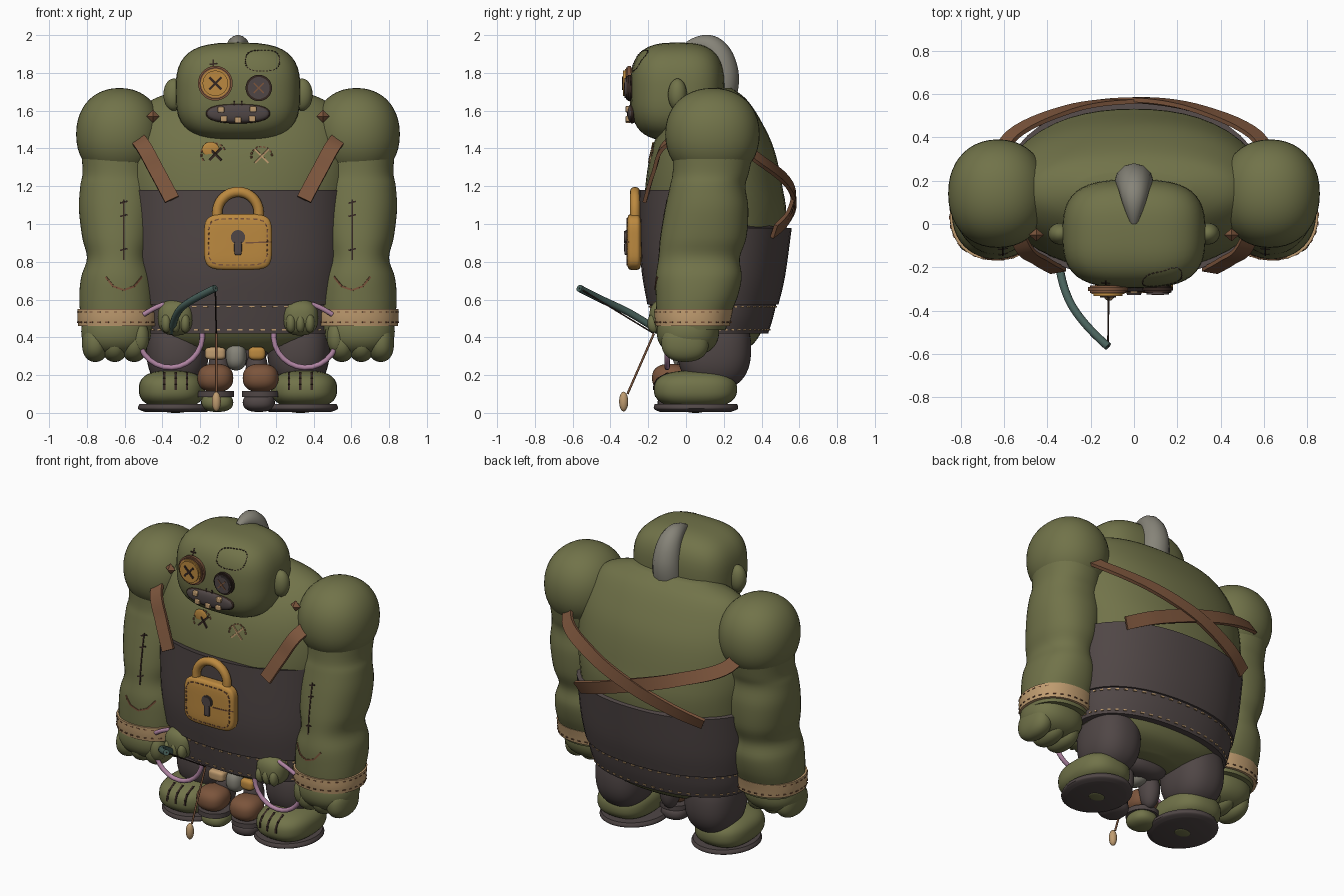
import bpy, bmesh, math
from mathutils import Vector, Matrix
from mathutils.bvhtree import BVHTree

cube = bpy.data.objects.get("Cube")
if cube:
    bpy.data.objects.remove(cube)


def material(name, rgb):
    m = bpy.data.materials.new(name)
    m.use_nodes = True
    m.diffuse_color = (*rgb, 1)
    m.node_tree.nodes["Principled BSDF"].inputs["Base Color"].default_value = (*rgb, 1)
    return m


SKIN = material("olive skin", (.165, .171, .067))
DARK = material("charcoal cloth", (.08, .062, .061))
BROWN = material("brown leather", (.2, .09, .045))
GOLD = material("gold", (.5, .25, .05))
TAN = material("tan", (.52, .33, .16))
GREY = material("horn grey", (.24, .23, .19))
TEAL = material("teal", (.065, .12, .105))
PINK = material("pink", (.43, .23, .36))
STITCH = material("stitch brown", (.035, .02, .015))
trees = {}


def finish(name, bm, mat):
    bmesh.ops.recalc_face_normals(bm, faces=bm.faces)
    trees[name] = BVHTree.FromBMesh(bm)
    me = bpy.data.meshes.new(name)
    bm.to_mesh(me)
    bm.free()
    me.materials.append(mat)
    bpy.context.collection.objects.link(bpy.data.objects.new(name, me))


def blob(name, loc, rad, mat, p=2):
    """Rounded box or ellipsoid; p sets how square it is."""
    bm = bmesh.new()
    bmesh.ops.create_cube(bm, size=2)
    bmesh.ops.subdivide_edges(bm, edges=bm.edges, cuts=11, use_grid_fill=True)
    for v in bm.verts:
        v.co /= sum(abs(c) ** p for c in v.co) ** (1 / p)
    bm.transform(Matrix.Translation(loc) @ Matrix.Diagonal((*rad, 1)))
    finish(name, bm, mat)


def smooth_path(rows, steps=5):
    """Catmull-Rom interpolation of equally long rows."""
    out = []
    for i in range(len(rows) - 1):
        a, b, c, d = (Vector(rows[min(max(k, 0), len(rows) - 1)]) for k in range(i - 1, i + 3))
        for j in range(steps):
            t = j / steps
            out.append((b * 2 + (c - a) * t + (a * 2 - b * 5 + c * 4 - d) * t * t
                        + (b * 3 - a - c * 3 + d) * t ** 3) / 2)
    return out + [Vector(rows[-1])]


def ring_point(row, a, p, cx=0):
    z, rx, yf, yb = row
    c, s = math.cos(a), math.sin(a)
    k = (abs(c) ** p + abs(s) ** p) ** (-1 / p)
    return Vector((cx + rx * c * k, (yf + yb) / 2 + (yb - yf) / 2 * s * k, z))


def loft(name, rows, mat, p=2.2, cx=0, n=48, warp=None):
    """Stack of oval rings given as height, half width, front, back."""
    bm = bmesh.new()
    rings = []
    for row in smooth_path(rows):
        pts = [ring_point(row, i * math.tau / n, p, cx) for i in range(n)]
        rings.append([bm.verts.new(warp(q) if warp else q) for q in pts])
    for lo, hi in zip(rings, rings[1:]):
        for i in range(n):
            bm.faces.new((lo[i], lo[(i + 1) % n], hi[(i + 1) % n], hi[i]))
    bm.faces.new(rings[0])
    bm.faces.new(rings[-1])
    finish(name, bm, mat)


def tube(name, pts, r, mat, radii=None, kind='NURBS'):
    cu = bpy.data.curves.new(name, 'CURVE')
    cu.dimensions, cu.bevel_depth, cu.bevel_resolution, cu.use_fill_caps = '3D', r, 4, True
    sp = cu.splines.new(kind)
    sp.points.add(len(pts) - 1)
    for i, q in enumerate(pts):
        sp.points[i].co = (*q, 1)
        sp.points[i].radius = radii[i] if radii else 1
    if kind == 'NURBS':
        sp.order_u, sp.use_endpoint_u = 3, True
    cu.materials.append(mat)
    bpy.context.collection.objects.link(bpy.data.objects.new(name, cu))


def dashes(name, pairs, r, mat):
    """Small straight stitches, all in one mesh."""
    bm = bmesh.new()
    for a, b in pairs:
        a, b = Vector(a), Vector(b)
        m = Matrix.Translation((a + b) / 2) @ (b - a).to_track_quat('X', 'Z').to_matrix().to_4x4()
        bmesh.ops.create_cube(bm, size=1, matrix=m @ Matrix.Diagonal(((b - a).length, 2 * r, 2 * r, 1)))
    finish(name, bm, mat)


def on(part, x, z):
    """Point on the front of a part."""
    hit = trees[part].ray_cast(Vector((x, -2, z)), Vector((0, 1, 0)))[0]
    return hit or Vector((x, -.2, z))


def marks(name, part, pairs, r, mat):
    """Stitches that follow the front of a part, bent in three places."""
    bits = []
    for a, b in pairs:
        pts = [on(part, *Vector(a).lerp(Vector(b), i / 3)) for i in range(4)]
        bits += zip(pts, pts[1:])
    dashes(name, bits, r, mat)


def cross(x, z, s):
    return [((x - s, z - s), (x + s, z + s)), ((x - s, z + s), (x + s, z - s))]


def outline(x, z, rx, rz, n, p=4):
    pts = [ring_point((0, rx, -rz, rz), i * math.tau / n, p) for i in range(n + 1)]
    pts = [(x + q.x, z + q.y) for q in pts]
    return [(a, (a[0] * .4 + b[0] * .6, a[1] * .4 + b[1] * .6)) for a, b in zip(pts, pts[1:])]


def disc(name, x, y, z, r, depth, mat):
    bm = bmesh.new()
    m = Matrix.Translation((x, y, z)) @ Matrix.Rotation(math.pi / 2, 4, 'X')
    bmesh.ops.create_cone(bm, cap_ends=True, segments=32, radius1=r, radius2=r, depth=depth, matrix=m)
    bmesh.ops.bevel(bm, geom=[e for e in bm.edges if len(e.link_faces[0].verts) + len(e.link_faces[1].verts) > 8],
                    offset=depth * .25, segments=2, affect='EDGES')
    finish(name, bm, mat)


# Torso and overalls
loft("torso", [(.31, .15, .05, .25), (.36, .4, -.06, .35), (.45, .5, -.13, .41), (.6, .54, -.18, .47),
               (1, .58, -.215, .53), (1.2, .61, -.215, .51), (1.4, .6, -.18, .465), (1.55, .55, -.11, .395),
               (1.66, .45, -.01, .32), (1.72, .25, .08, .24)], SKIN)


def bib_edge(q):
    t = min(max((q.y + .05) / .3, 0), 1)
    top = 1.18 - .2 * t * t * (3 - 2 * t)
    return Vector((q.x, q.y, .575 + (q.z - .575) * (top - .575) / .605))


loft("overalls", [(.575, .56, -.205, .49), (.8, .585, -.24, .525), (1.18, .6, -.25, .56)], DARK, warp=bib_edge)
loft("waistband", [(.42, .52, -.165, .435), (.5, .54, -.18, .46), (.585, .55, -.195, .48)], DARK)
seam = []
for row in ((.562, .549, -.194, .478), (.44, .526, -.17, .443)):
    for i in range(56):
        seam.append([ring_point(row, (i + f) * math.tau / 56, 2.2) for f in (0, .4)])
dashes("waist_stitches", seam, .004, TAN)

# Head
blob("head", (0, -.045, 1.7), (.33, .25, .26), SKIN, 3)
tube("horn", [(0, .13, 1.58), (0, .2, 1.72), (0, .18, 1.9), (0, .09, 1.965), (0, .005, 1.945)], .096, GREY,
     [1, 1, .8, .55, .2])
disc("big_eye_rim", -.12, -.3, 1.745, .092, .035, BROWN)
disc("big_eye", -.12, -.315, 1.745, .076, .035, GOLD)
disc("small_eye_rim", .11, -.3, 1.72, .07, .03, STITCH)
disc("small_eye", .11, -.312, 1.72, .058, .025, DARK)
marks("big_eye_cross", "big_eye", cross(-.12, 1.745, .032), .006, STITCH)
marks("small_eye_cross", "small_eye", cross(.11, 1.72, .026), .0035, BROWN)
blob("lips", (0, -.285, 1.585), (.17, .02, .053), STITCH, 2.3)
blob("mouth", (0, -.29, 1.585), (.163, .022, .047), DARK, 2.3)
for x, z in ((-.09, 1.605), (.08, 1.608), (-.075, 1.557), (0, 1.55), (.075, 1.557)):
    blob("tooth", (x, -.308, z), (.018, .012, .016), TAN, 5)
marks("head_patch", "head", outline(.13, 1.865, .09, .055, 32, 3), .0025, STITCH)
marks("brow_stitch", "head", [((-.13, 1.81), (-.13, 1.87)), ((-.15, 1.845), (-.11, 1.85)),
                              ((-.02, 1.63), (-.02, 1.65)), ((.02, 1.63), (.02, 1.65))], .004, STITCH)

# Chest patches
blob("gold_patch", on("torso", -.145, 1.395), (.045, .008, .04), GOLD)
marks("chest_cross", "torso", cross(-.12, 1.37, .032), .006, STITCH)
marks("chest_tan_cross", "torso", cross(.125, 1.36, .036), .005, TAN)
marks("chest_arcs", "torso", outline(-.13, 1.37, .065, .06, 16, 2)[1:10]
      + outline(.125, 1.36, .055, .05, 16, 2)[:9], .004, BROWN)

# Padlock
blob("padlock", (0, -.275, .905), (.18, .04, .148), GOLD, 5)
arch = [(.11 * math.cos(i * math.pi / 16), -.27, 1.06 + .11 * math.sin(i * math.pi / 16)) for i in range(17)]
tube("shackle", [(.11, -.27, 1)] + arch + [(-.11, -.27, 1)], .027, GOLD, kind='POLY')
marks("lock_stitches", "padlock", outline(0, .905, .155, .122, 32, 6) + [((.04, .9), (.175, .905))], .0035, BROWN)
disc("keyhole", 0, -.315, .93, .038, .025, DARK)
blob("keyhole_slot", (0, -.315, .875), (.02, .012, .04), DARK, 5)


def ribbon(name, pts, half, thick, mat):
    """Flat band: faces forward on the chest, bulges outward over the back."""
    path = smooth_path(pts, 8)
    bm = bmesh.new()
    rows = []
    for i, q in enumerate(path):
        t = path[min(i + 1, len(path) - 1)] - path[max(i - 1, 0)]
        f = min(max((q.y + .1) / .3, 0), 1)
        back = Vector((q.x * .5, (q.y - .16) * 1.3, (q.z - 1.12) * 1.6))
        w = t.cross(Vector((0, -1, .35)).lerp(back, f)).normalized()
        out = w.cross(t).normalized()
        rows.append([bm.verts.new(q + w * half * a + out * thick * b)
                     for a, b in ((-1, -1), (1, -1), (1, 1), (-1, 1))])
    for a, b in zip(rows, rows[1:]):
        for k in range(4):
            bm.faces.new((a[k], a[(k + 1) % 4], b[(k + 1) % 4], b[k]))
    bm.faces.new(rows[0])
    bm.faces.new(rows[-1])
    finish(name, bm, mat)


for s, side in ((1, "left_"), (-1, "right_")):
    # Ears and straps crossing on the back
    blob(side + "ear", (s * .34, -.045, 1.685), (.055, .05, .085), SKIN)
    ribbon(side + "strap", [(s * x, y, z) for x, y, z in (
        (.35, -.215, 1.13), (.43, -.17, 1.28), (.515, -.1, 1.43), (.6, .15, 1.5), (.58, .39, 1.34),
        (.3, .53, 1.23), (0, .57 + s * .004, 1.13), (-.28, .535, 1.03), (-.45, .465, .96))], .04, .01, BROWN)
    blob(side + "shoulder_nick", (s * .45, -.05, 1.57), (.035, .03, .035), BROWN, 1)

    # Arm, cuff and fist
    cx = s * .635
    blob(side + "shoulder", (s * .627, .14, 1.475), (.23, .25, .245), SKIN, 2.15)
    loft(side + "arm", [(.44, .19, -.14, .21), (.52, .2, -.155, .235), (.62, .205, -.16, .275), (.72, .195, -.16, .295),
                        (.82, .165, -.145, .285), (.93, .19, -.135, .32), (1.08, .207, -.11, .33),
                        (1.2, .2, -.085, .315), (1.28, .188, -.07, .335), (1.45, .2, -.07, .37)], SKIN, cx=cx)
    loft(side + "cuff", [(.46, .212, -.16, .232), (.505, .215, -.166, .24), (.55, .214, -.168, .25)], TAN, cx=cx)
    ticks = [[ring_point((z, .215, -.166, .24), (i + f) * math.tau / 30, 2.2, cx) for f in (0, .4)]
             for z in (.48, .535) for i in range(30)]
    dashes(side + "cuff_stitches", ticks, .003, BROWN)
    blob(side + "palm", (s * .645, .01, .43), (.185, .165, .13), SKIN, 2.3)
    for i in range(3):
        blob(side + "finger", (s * (.55 + .103 * i), -.005, .37), (.07, .125, .1), SKIN, 2.3)
    blob(side + "thumb", (s * .52, -.08, .4), (.05, .055, .085), SKIN)
    x = s * .605
    marks(side + "arm_scar", side + "arm", [((x, .81 + .04 * i), (x, .85 + .04 * i)) for i in range(8)]
          + [((x - .02, z), (x + .02, z + .01)) for z in (.86, 1.04, 1.11)], .004, STITCH)
    marks(side + "elbow_crease", side + "arm", [((s * a, b), (s * c, d)) for a, b, c, d in (
        (.51, .72, .55, .67), (.55, .67, .605, .65), (.605, .65, .66, .67), (.66, .67, .7, .72))], .005, BROWN)

    # Leg, foot and sole
    blob(side + "leg", (s * .32, .15, .34), (.165, .195, .22), DARK, 2.4)
    blob(side + "foot", (s * .35, .05, .125), (.175, .22, .1), SKIN, 2.6)
    loft(side + "sole", [(.006, .165, -.14, .24), (.022, .2, -.17, .275), (.048, .19, -.165, .27)], DARK, 2, s * .33)
    blob(side + "sole_patch", (s * .33, .05, .006), (.05, .04, .006), SKIN)
    marks(side + "toe_slits", side + "foot", [((s * a, .12), (s * a, .21)) for a in (.27, .33, .39)], .006, STITCH)

    # Small helper between the legs: fists, hoops, shoes
    blob(side + "small_fist", (s * .33, -.11, .505), (.095, .085, .095), SKIN, 2.5)
    for i in range(3):
        blob(side + "small_finger", (s * (.28 + .05 * i), -.17, .475), (.027, .035, .05), SKIN)
    hoop = [math.radians(a) for a in range(170, 381, 14)]
    tube(side + "hoop", [(s * (.358 + .17 * math.cos(a)), -.1, .41 + .17 * math.sin(a)) for a in hoop], .014, PINK,
         kind='POLY')
    tube(side + "hoop_end", [(s * .39, -.14, .575), (s * .44, -.14, .56), (s * .5, -.13, .52)], .013, PINK)
    blob(side + "small_leg", (s * .1, .02, .22), (.06, .07, .12), DARK)
    blob(side + "small_shoe", (s * .12, -.08, .185), (.095, .1, .075), BROWN, 2.4)
    loft(side + "shoe_sole", [(.085, .1, -.165, .03), (.115, .1, -.165, .03)], DARK, 2, s * .12)
    blob(side + "small_toe", (s * .11, -.06, .055), (.085, .09, .05), SKIN if s < 0 else DARK, 2.4)

# Small helper body, fishing pole and line
blob("small_hips", (0, .08, .34), (.16, .09, .09), DARK, 2.4)
blob("small_body", (-.01, .01, .3), (.055, .08, .075), GREY, 2.4)
blob("small_pouch", (-.12, -.03, .315), (.055, .04, .033), TAN, 4)
blob("small_buckle", (.1, -.04, .315), (.045, .03, .035), GOLD, 3)
tip = (-.12, -.565, .66)
tube("fishing_pole", [(-.35, -.14, .43), (-.34, -.27, .52), (-.25, -.45, .6), tip], .019, TEAL)
tube("line_upper", [tip, (-.115, -.17, .42)], .004, STITCH, kind='POLY')
tube("line_lower", [(-.115, -.17, .42), (-.115, -.31, .1)], .006, BROWN, kind='POLY')
blob("lure", (-.115, -.33, .06), (.024, .024, .052), TAN)

# Smooth shading with sharp edges kept
meshes = [o for o in bpy.context.scene.objects if o.type == 'MESH']
for o in bpy.context.scene.objects:
    o.select_set(o in meshes)
bpy.context.view_layer.objects.active = meshes[0]
bpy.ops.object.shade_smooth_by_angle(angle=math.radians(40))
